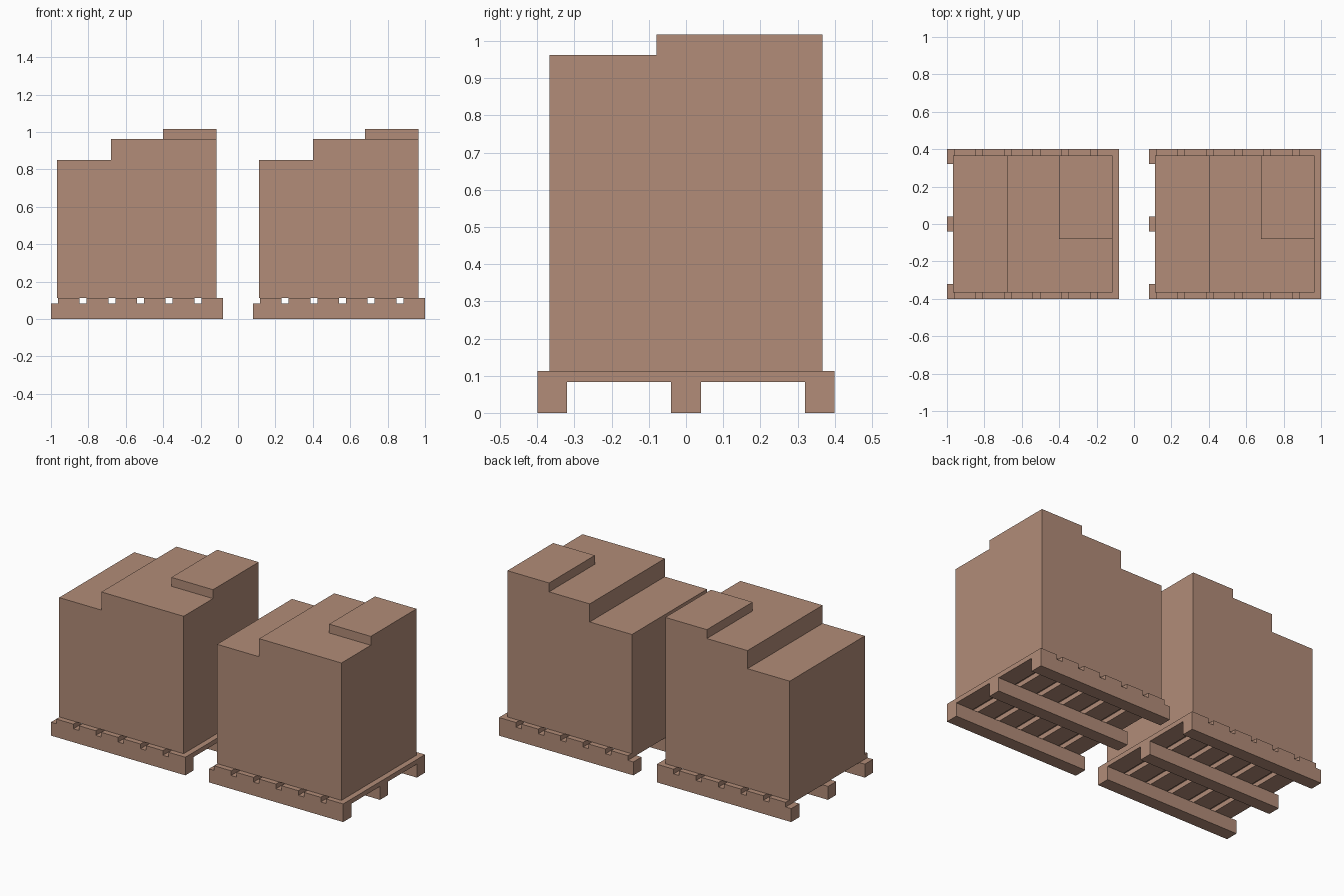
import bpy, bmesh
from mathutils import Vector

cube = bpy.data.objects.get("Cube")
if cube:
    bpy.data.objects.remove(cube, do_unlink=True)

# One cardboard brown for everything
brown = bpy.data.materials.new("cardboard_brown")
brown.use_nodes = True
colour = (0.445, 0.263, 0.188, 1)
brown.diffuse_color = colour
brown.node_tree.nodes["Principled BSDF"].inputs["Base Color"].default_value = colour

BEAM_TOP, DECK_TOP = 0.083, 0.112
LENGTH, HALF_DEPTH = 0.92, 0.4
SLATS, SLAT_WIDTH = 6, 0.116
LOAD_DEPTH = 0.367


def finish(bm, name):
    bmesh.ops.recalc_face_normals(bm, faces=bm.faces)
    mesh = bpy.data.meshes.new(name)
    bm.to_mesh(mesh)
    bm.free()
    mesh.materials.append(brown)
    obj = bpy.data.objects.new(name, mesh)
    bpy.context.collection.objects.link(obj)
    return obj


def box(name, low, high):
    low, high = Vector(low), Vector(high)
    bm = bmesh.new()
    bmesh.ops.create_cube(bm, size=1)
    bmesh.ops.scale(bm, vec=high - low, verts=bm.verts)
    bmesh.ops.translate(bm, vec=(low + high) / 2, verts=bm.verts)
    return finish(bm, name)


def pallet(side, x0):
    # Three long runners
    for label, y in (("front", -0.36), ("middle", 0), ("back", 0.36)):
        box(f"{side}_{label}_runner", (x0, y - 0.04, 0), (x0 + LENGTH, y + 0.04, BEAM_TOP))
    # Deck slats, with a gap left of each one
    pitch = LENGTH / SLATS
    for i in range(SLATS):
        end = x0 + pitch * (i + 1)
        box(f"{side}_slat_{i + 1}", (end - SLAT_WIDTH, -HALF_DEPTH, BEAM_TOP),
            (end, HALF_DEPTH, DECK_TOP))


def load(side, x0):
    # Stepped block extruded front to back
    start, step, corner, end = (x0 + d for d in (0.033, 0.322, 0.6, 0.885))
    low, mid, high = 0.85, 0.962, 1.017
    profile = [(start, DECK_TOP), (end, DECK_TOP), (end, mid),
               (step, mid), (step, low), (start, low)]
    bm = bmesh.new()
    face = bm.faces.new([bm.verts.new((x, -LOAD_DEPTH, z)) for x, z in profile])
    out = bmesh.ops.extrude_face_region(bm, geom=[face], use_keep_orig=True)
    bmesh.ops.translate(bm, vec=(0, 2 * LOAD_DEPTH, 0),
                        verts=[v for v in out["geom"] if isinstance(v, bmesh.types.BMVert)])
    bmesh.ops.recalc_face_normals(bm, faces=bm.faces)

    # Raise the back corner of the top
    for point, normal in (((corner, 0, 0), (1, 0, 0)), ((0, -0.08, 0), (0, 1, 0))):
        bmesh.ops.bisect_plane(bm, geom=bm.verts[:] + bm.edges[:] + bm.faces[:],
                               plane_co=point, plane_no=normal)
    raised = []
    for f in bm.faces:
        c = f.calc_center_median()
        if f.normal.z > 0.9 and c.x > corner and c.y > -0.08:
            raised.append(f)
    out = bmesh.ops.extrude_face_region(bm, geom=raised)
    bmesh.ops.translate(bm, vec=(0, 0, high - mid),
                        verts=[v for v in out["geom"] if isinstance(v, bmesh.types.BMVert)])
    bmesh.ops.dissolve_limit(bm, angle_limit=0.01, verts=bm.verts, edges=bm.edges)
    finish(bm, f"{side}_stacked_load")


# Two identical loaded pallets side by side
for side, x0 in (("right", -1.0), ("left", 0.08)):
    pallet(side, x0)
    load(side, x0)
